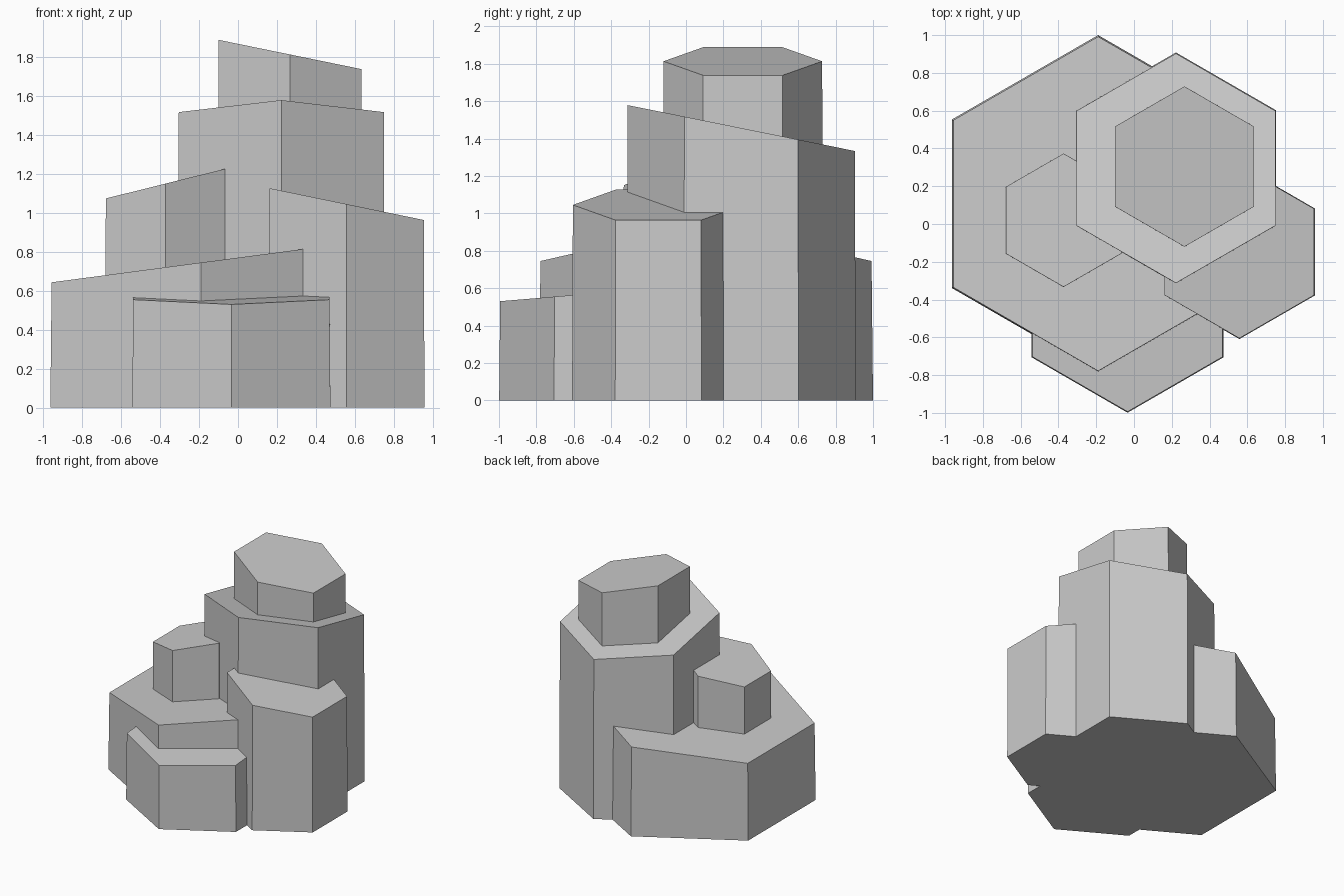
import bpy, bmesh
from math import cos, sin, radians

if "Cube" in bpy.data.objects:
    bpy.data.objects.remove(bpy.data.objects["Cube"])

TAPER = 0.991  # columns narrow very slightly towards the top


def column(name, cx, cy, radius, height, slope_x=0.0, slope_y=0.0):
    """Hexagonal prism on the ground with a slanted flat top."""
    bm = bmesh.new()
    offsets = [(radius * cos(radians(30 + 60 * i)),
                radius * sin(radians(30 + 60 * i))) for i in range(6)]
    base = [bm.verts.new((cx + x, cy + y, 0)) for x, y in offsets]
    top = [bm.verts.new((cx + x * TAPER, cy + y * TAPER,
                         height + slope_x * x + slope_y * y)) for x, y in offsets]
    bm.faces.new(base[::-1])
    bm.faces.new(top)
    for i in range(6):
        j = (i + 1) % 6
        bm.faces.new((base[i], base[j], top[j], top[i]))
    mesh = bpy.data.meshes.new(name)
    bm.to_mesh(mesh)
    bm.free()
    obj = bpy.data.objects.new(name, mesh)
    bpy.context.collection.objects.link(obj)
    return obj


# Broad low columns
column("wide_left_column", -0.19, 0.107, 0.893, 0.745, slope_x=0.131)
column("low_front_column", -0.034, -0.412, 0.587, 0.579, slope_y=0.083)
# Mid-height columns
column("right_column", 0.558, -0.148, 0.461, 1.045, slope_x=-0.204)
column("small_left_column", -0.373, 0.02, 0.356, 1.15, slope_x=0.246)
# Tall central columns
column("tall_column", 0.222, 0.295, 0.613, 1.456, slope_y=-0.2)
column("peak_column", 0.267, 0.304, 0.428, 1.813, slope_x=-0.203)
